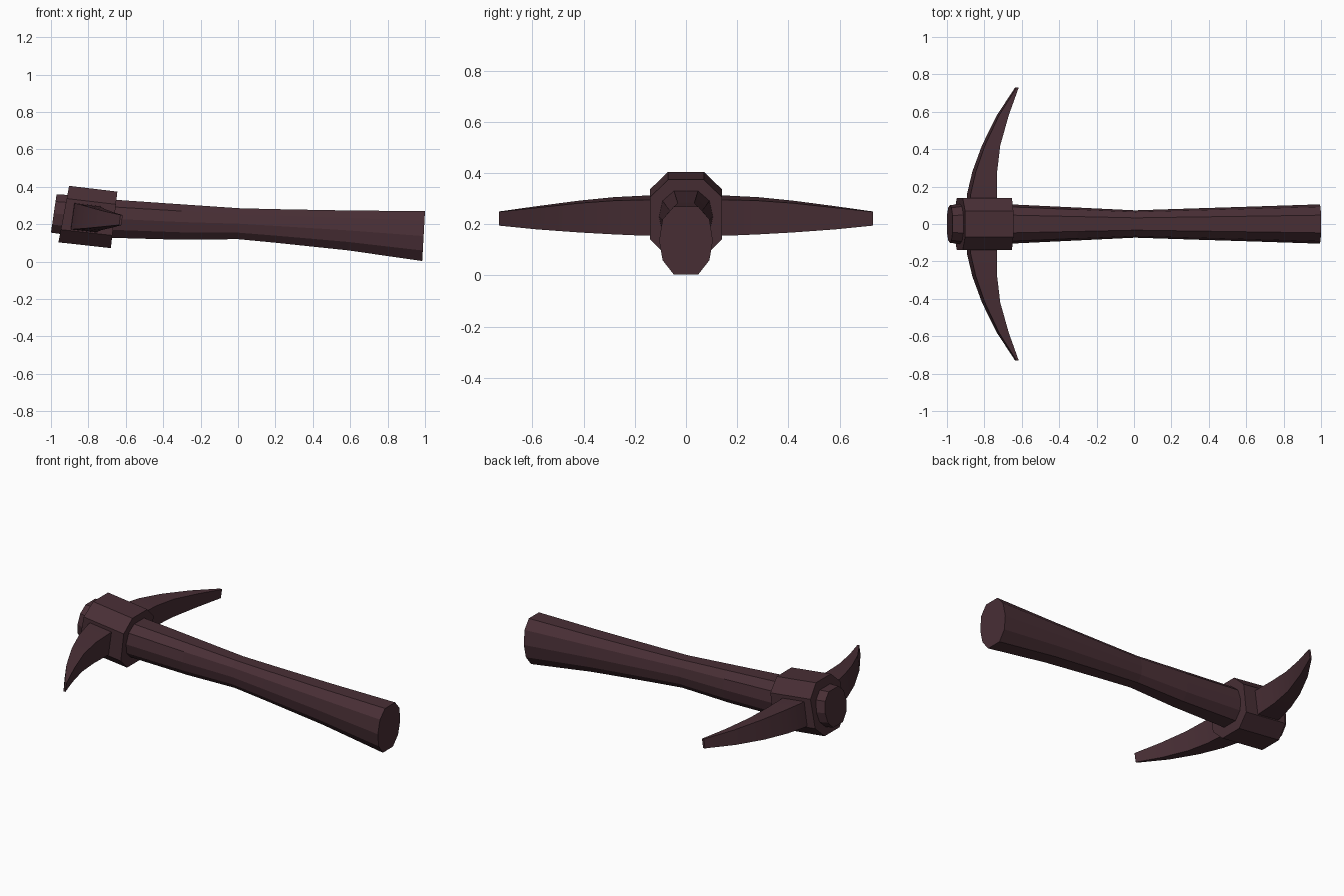
import bpy, bmesh, math

if "Cube" in bpy.data.objects:
    bpy.data.objects.remove(bpy.data.objects["Cube"])

mat = bpy.data.materials.new("dark maroon brown")
mat.diffuse_color = (0.066, 0.028, 0.036, 1)
mat.use_nodes = True
mat.node_tree.nodes["Principled BSDF"].inputs["Base Color"].default_value = mat.diffuse_color


def loft(name, rings):
    """Skin a list of equal-length rings and cap both ends."""
    bm = bmesh.new()
    vs = [[bm.verts.new(p) for p in r] for r in rings]
    n = len(rings[0])
    for a, b in zip(vs, vs[1:]):
        for i in range(n):
            j = (i + 1) % n
            bm.faces.new((a[i], a[j], b[j], b[i]))
    bm.faces.new(vs[0][::-1])
    bm.faces.new(vs[-1])
    bmesh.ops.recalc_face_normals(bm, faces=bm.faces)
    me = bpy.data.meshes.new(name)
    bm.to_mesh(me)
    bm.free()
    me.materials.append(mat)
    ob = bpy.data.objects.new(name, me)
    bpy.context.collection.objects.link(ob)
    return ob


def tilted_ring(profile, xt, zt, xb, zb, hy):
    """Place a unit (y, z) profile on a plane leaning from bottom to top point."""
    return [((xt + xb) / 2 + v * (xt - xb) / 2, u * hy,
             (zt + zb) / 2 + v * (zt - zb) / 2) for u, v in profile]


# ten-sided handle, running through the collar to form the end knob
decagon = [(0.45, 1), (0.87, 0.62), (1, 0), (0.87, -0.58), (0.45, -1)]
decagon += [(-u, v) for u, v in reversed(decagon)]
stations = [(-0.97, 0.36, -1.0, 0.155, 0.10),
            (-0.92, 0.357, -0.95, 0.148, 0.107),
            (-0.65, 0.33, -0.67, 0.127, 0.105),
            (-0.3, 0.306, -0.31, 0.117, 0.088),
            (0.01, 0.285, 0.0, 0.12, 0.073),
            (0.22, 0.28, 0.21, 0.10, 0.080),
            (0.6, 0.273, 0.59, 0.06, 0.092),
            (1.0, 0.27, 0.985, 0.003, 0.105)]
loft("handle", [tilted_ring(decagon, *s) for s in stations])

# chamfered collar around the head
octagon = [(0.5, 1), (1, 0.55), (1, -0.55), (0.5, -1),
           (-0.5, -1), (-1, -0.55), (-1, 0.55), (-0.5, 1)]
loft("head_collar", [tilted_ring(octagon, -0.903, 0.405, -0.96, 0.103, 0.14),
                     tilted_ring(octagon, -0.645, 0.374, -0.68, 0.072, 0.14)])

# curved tapering blades: y, outer x, inner x, top z, bottom z
blade = [(0.05, -0.89, -0.745, 0.315, 0.172),
         (0.16, -0.883, -0.743, 0.312, 0.172),
         (0.28, -0.855, -0.741, 0.306, 0.174),
         (0.42, -0.805, -0.723, 0.292, 0.178),
         (0.58, -0.728, -0.676, 0.271, 0.186),
         (0.73, -0.632, -0.62, 0.250, 0.196)]
for side, name in ((1, "back_blade"), (-1, "front_blade")):
    rings = []
    for y, xo, xi, zt, zb in blade:
        lean = (zt - zb) * 0.07          # head leans with the collar
        drop = (xi - xo) * 0.12
        rings.append([(xo + lean, side * y, zt), (xi + lean, side * y, zt - drop),
                      (xi - lean, side * y, zb - drop), (xo - lean, side * y, zb)])
    ob = loft(name, rings)
    bpy.context.view_layer.objects.active = ob
    ob.select_set(True)
    bpy.ops.object.shade_smooth_by_angle(angle=math.radians(30))
    ob.select_set(False)
